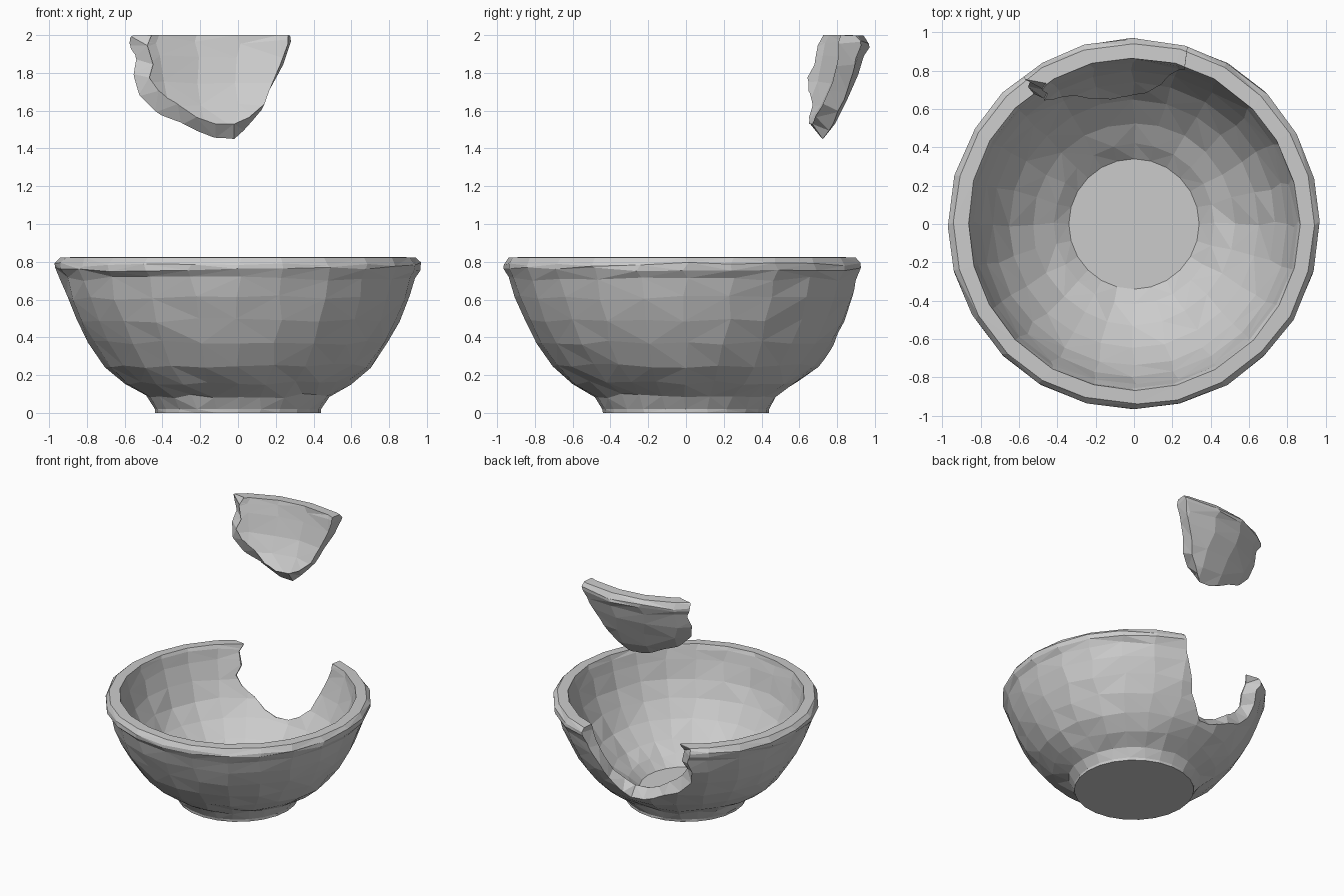
import bpy, bmesh, math, random
from mathutils import Vector

if "Cube" in bpy.data.objects:
    bpy.data.objects.remove(bpy.data.objects["Cube"])

random.seed(4)
SEG = 24
LIFT = 1.175

# Bowl wall profiles as (radius, height)
OUTER = [(.44, 0), (.445, .02), (.485, .09), (.60, .16), (.705, .25), (.795, .37), (.86, .49),
         (.91, .61), (.94, .71), (.97, .76), (.97, .785), (.945, .822)]
INNER = [(.34, .08), (.42, .145), (.53, .215), (.65, .33), (.74, .455), (.80, .58),
         (.84, .71), (.858, .79), (.868, .825)]

# Fracture line seen from the front as (x, height): inner and outer edge of the break
BREAK_IN = [(-.46, .95), (-.46, .82), (-.48, .77), (-.45, .67), (-.47, .60), (-.42, .53), (-.32, .46),
            (-.22, .39), (-.12, .355), (-.02, .355), (.06, .39), (.14, .46), (.165, .53),
            (.22, .66), (.265, .78), (.265, .95)]
BREAK_OUT = [(-.57, .95), (-.57, .82), (-.58, .77), (-.55, .70), (-.56, .62), (-.53, .50), (-.44, .415),
             (-.30, .35), (-.12, .28), (-.02, .275), (.03, .32), (.12, .42), (.16, .52),
             (.24, .67), (.28, .79), (.275, .95)]


def radius_at(profile, z):
    if z >= profile[-1][1]:
        return profile[-1][0]
    for (r0, z0), (r1, z1) in zip(profile, profile[1:]):
        if z0 <= z <= z1:
            return r0 + (r1 - r0) * (z - z0) / (z1 - z0)
    return profile[0][0]


def loft(name, loops):
    """Closed rings of points joined by faces, with both ends capped."""
    bm = bmesh.new()
    rings = [[bm.verts.new(p) for p in loop] for loop in loops]
    n = len(rings[0])
    for a, b in zip(rings, rings[1:]):
        for i in range(n):
            j = (i + 1) % n
            bm.faces.new((a[i], a[j], b[j], b[i]))
    bm.faces.new(rings[0][::-1])
    bm.faces.new(rings[-1])
    bmesh.ops.triangulate(bm, faces=[f for f in bm.faces if len(f.verts) == 4])
    bmesh.ops.recalc_face_normals(bm, faces=bm.faces[:])
    mesh = bpy.data.meshes.new(name)
    bm.to_mesh(mesh)
    bm.free()
    ob = bpy.data.objects.new(name, mesh)
    bpy.context.collection.objects.link(ob)
    return ob


# Whole bowl with slightly irregular hand-made facets
loops = []
profile = OUTER + INNER[::-1]
for k, (r, z) in enumerate(profile):
    plain = k in (0, len(profile) - 1)
    loop = []
    for i in range(SEG):
        a = 2 * math.pi * i / SEG + (0 if plain else random.uniform(-.02, .02))
        rr = r + (0 if plain else random.uniform(-.006, .002))
        zz = z + (0 if plain or z > .8 or z < .03 else random.uniform(-.012, .012))
        loop.append((rr * math.cos(a), rr * math.sin(a), zz))
    loops.append(loop)
whole = loft("whole_bowl", loops)

# Jagged cutter that follows the break through the wall
inner = [Vector((x, math.sqrt(radius_at(INNER, z) ** 2 - x * x), z)) for x, z in BREAK_IN]
outer = [Vector((x, math.sqrt(radius_at(OUTER, z) ** 2 - x * x), z)) for x, z in BREAK_OUT]
cutter = loft("break_cutter", [[(p.x, .4, p.z) for p in inner], inner,
                               outer, [(p.x, 1.3, p.z) for p in outer]])
cutter.hide_render = True


def split(name, operation, lift):
    ob = bpy.data.objects.new(name, whole.data.copy())
    bpy.context.collection.objects.link(ob)
    mod = ob.modifiers.new("break", 'BOOLEAN')
    mod.operation = operation
    mod.solver = 'EXACT'
    mod.object = cutter
    bpy.context.view_layer.update()
    graph = bpy.context.evaluated_depsgraph_get()
    mesh = bpy.data.meshes.new_from_object(ob.evaluated_get(graph))
    ob.modifiers.clear()
    ob.data = mesh
    ob.location.z = lift
    return ob


# Broken bowl and the shard floating above its gap
split("broken_bowl", 'DIFFERENCE', 0)
split("bowl_shard", 'INTERSECT', LIFT)
for helper in (whole, cutter):
    bpy.data.objects.remove(helper, do_unlink=True)
